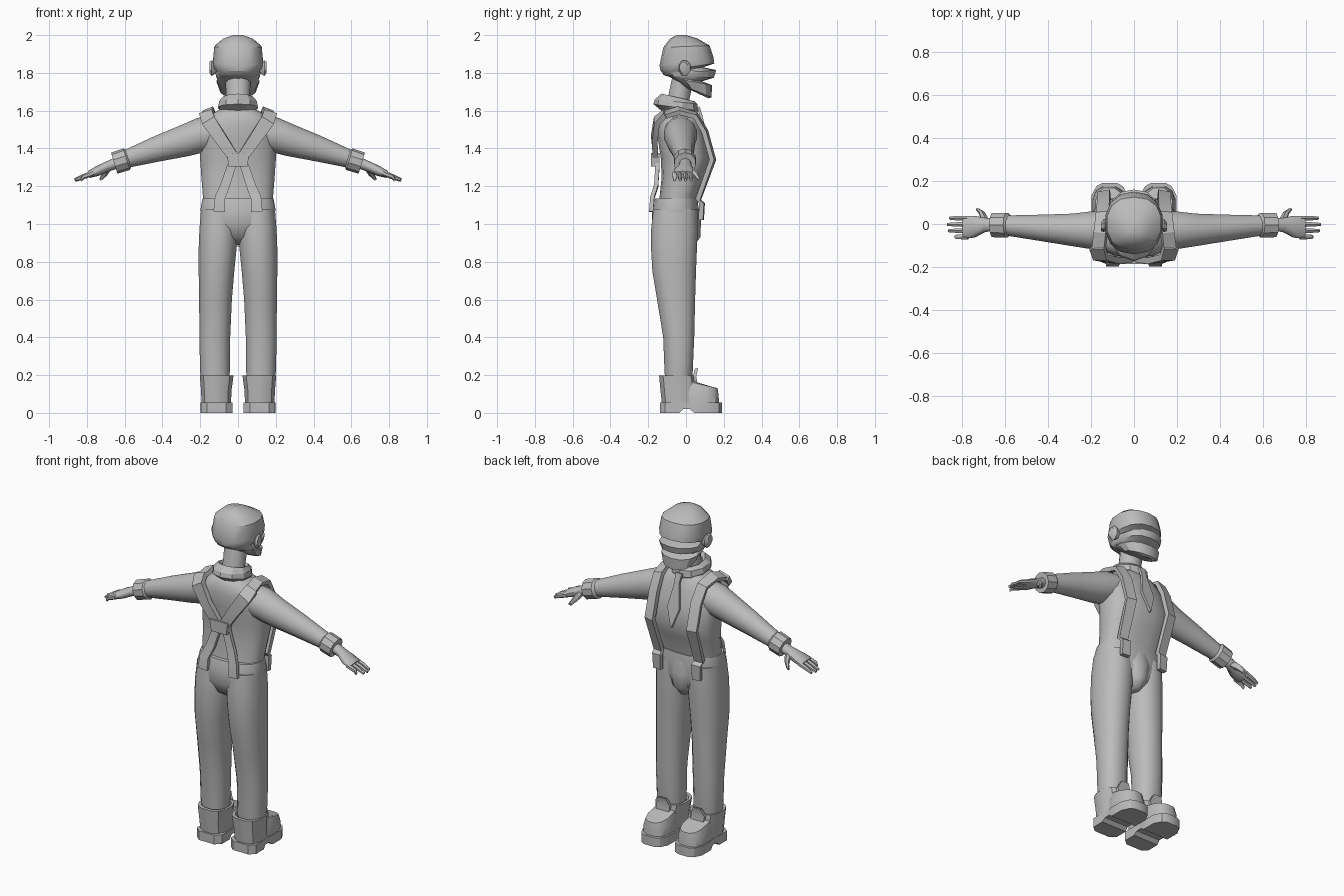
import bpy, bmesh, math
from mathutils import Vector as V

grey = bpy.data.materials.new("plain grey")
grey.diffuse_color = (0.5, 0.5, 0.5, 1)


def finish(name, bm, mirror=False, angle=35):
    bmesh.ops.recalc_face_normals(bm, faces=bm.faces[:])
    me = bpy.data.meshes.new(name)
    bm.to_mesh(me)
    bm.free()
    me.materials.append(grey)
    me.polygons.foreach_set("use_smooth", [True] * len(me.polygons))
    me.set_sharp_from_angle(angle=math.radians(angle))
    ob = bpy.data.objects.new(name, me)
    bpy.context.collection.objects.link(ob)
    if mirror:
        ob.modifiers.new("mirror", 'MIRROR')
    return ob


def loft(name, rings, n=16, power=1.0, mirror=False, angle=35):
    """Skin rings of (centre, half axis a, half axis b); power < 1 squares them."""
    bm = bmesh.new()
    rows = []
    for c, a, b in rings:
        row = []
        for i in range(n):
            t = 2 * math.pi * (i + 0.5) / n
            co, si = math.cos(t), math.sin(t)
            p = V(c) + V(a) * math.copysign(abs(co) ** power, co) \
                + V(b) * math.copysign(abs(si) ** power, si)
            row.append(bm.verts.new(p))
        rows.append(row)
    for r, s in zip(rows, rows[1:]):
        for i in range(n):
            bm.faces.new((r[i], r[(i + 1) % n], s[(i + 1) % n], s[i]))
    bm.faces.new(rows[0])
    bm.faces.new(rows[-1])
    return finish(name, bm, mirror, angle)


def up(rx, yb, zb, yf, zf, x=0):
    """Ring around z, given its back and front points."""
    return ((x, (yb + yf) / 2, (zb + zf) / 2), (rx, 0, 0), (0, (yf - yb) / 2, (zf - zb) / 2))


def flat(z, rx, yb, yf, x=0):
    return up(rx, yb, z, yf, z, x)


def along(x, z, rz, yb, yf, lean=0.0):
    """Ring around the arm direction."""
    return ((x, (yb + yf) / 2, z), (0, (yf - yb) / 2, 0), (lean * rz, 0, rz))


def strap(name, pts, facing, widths, thick=0.02, mirror=True):
    """Ribbon through pts; facing gives the outward direction at each point."""
    bm = bmesh.new()
    rows = []
    for i, p in enumerate(pts):
        t = (V(pts[min(i + 1, len(pts) - 1)]) - V(pts[max(i - 1, 0)])).normalized()
        nrm = V(facing[i]).normalized()
        s = t.cross(nrm).normalized() * widths[i] / 2
        o = nrm * thick / 2
        rows.append([bm.verts.new(V(p) + q) for q in (s + o, s - o, -s - o, o - s)])
    for r, s in zip(rows, rows[1:]):
        for i in range(4):
            bm.faces.new((r[i], r[(i + 1) % 4], s[(i + 1) % 4], s[i]))
    bm.faces.new(rows[0])
    bm.faces.new(rows[-1])
    return finish(name, bm, mirror, 25)


# Head: skull, brow, nose and jaw in stacked rings with eye and mouth grooves
loft("head", [
    up(0.065, 0.00, 1.72, 0.12, 1.665), up(0.095, -0.03, 1.74, 0.135, 1.67),
    up(0.115, -0.08, 1.775, 0.138, 1.735), up(0.11, -0.09, 1.78, 0.085, 1.755),
    up(0.118, -0.11, 1.785, 0.148, 1.775), up(0.122, -0.12, 1.79, 0.16, 1.815),
    up(0.116, -0.125, 1.80, 0.09, 1.83), up(0.13, -0.135, 1.81, 0.15, 1.85),
    up(0.135, -0.14, 1.84, 0.145, 1.885), up(0.128, -0.12, 1.935, 0.125, 1.945),
    up(0.08, -0.085, 1.98, 0.06, 1.982), up(0.025, -0.05, 2.0, 0.0, 2.0),
], n=14, power=0.85, angle=30)
loft("ear", [along(0.115, 1.825, 0.03, -0.02, 0.02), along(0.14, 1.825, 0.045, -0.04, 0.025),
             along(0.152, 1.83, 0.03, -0.035, 0.01)], n=8, mirror=True)
loft("neck", [flat(1.58, 0.075, -0.12, 0.03), flat(1.66, 0.065, -0.10, 0.02),
              flat(1.80, 0.07, -0.07, 0.05)], n=12)

# Flared collar and tie
loft("collar", [up(0.085, -0.13, 1.60, 0.05, 1.57), up(0.11, -0.172, 1.635, 0.065, 1.60),
                up(0.105, -0.165, 1.66, 0.06, 1.635), up(0.082, -0.13, 1.69, 0.045, 1.65),
                up(0.07, -0.11, 1.67, 0.03, 1.63)], n=10, angle=25)
strap("tie", [(0, 0.065, 1.62), (0, 0.08, 1.57), (0, 0.115, 1.43), (0, 0.137, 1.32)],
      [(0, 1, 0.3)] * 4, [0.045, 0.03, 0.08, 0.004], 0.015, False)

# Shirt body and sleeves
loft("shirt", [
    flat(1.06, 0.185, -0.15, 0.045), flat(1.15, 0.188, -0.14, 0.06),
    flat(1.25, 0.196, -0.13, 0.095), flat(1.35, 0.203, -0.135, 0.128),
    flat(1.45, 0.20, -0.15, 0.105), flat(1.53, 0.185, -0.155, 0.08),
    flat(1.58, 0.145, -0.145, 0.06), flat(1.615, 0.08, -0.12, 0.04),
], n=20, power=0.8, angle=60)
loft("sleeve", [
    along(0.12, 1.485, 0.09, -0.12, 0.06), along(0.20, 1.47, 0.092, -0.118, 0.06, 0.15),
    along(0.28, 1.442, 0.082, -0.105, 0.05, 0.25), along(0.42, 1.40, 0.066, -0.082, 0.045, 0.3),
    along(0.62, 1.335, 0.042, -0.05, 0.04, 0.3),
], n=14, mirror=True, angle=60)
loft("cuff", [
    along(0.575, 1.348, 0.04, -0.05, 0.04, 0.3), along(0.59, 1.343, 0.057, -0.066, 0.055, 0.3),
    along(0.655, 1.322, 0.056, -0.064, 0.054, 0.3), along(0.655, 1.322, 0.03, -0.04, 0.03, 0.3),
], n=10, mirror=True)

# Hands
loft("palm", [
    along(0.63, 1.328, 0.03, -0.035, 0.028, 0.3), along(0.69, 1.305, 0.026, -0.038, 0.03, 0.3),
    along(0.74, 1.282, 0.026, -0.065, 0.04, 0.3), along(0.79, 1.262, 0.018, -0.072, 0.04, 0.3),
], n=10, mirror=True, angle=50)
for k, tip in enumerate((0.83, 0.86, 0.865, 0.855)):
    y = -0.06 + 0.029 * k
    loft(f"finger_{k + 1}", [
        along(0.77, 1.268, 0.014, y - 0.013, y + 0.013, 0.3),
        along(0.82, 1.25, 0.013, y - 0.012, y + 0.012, 0.3),
        along(tip, 1.233, 0.008, y - 0.008, y + 0.008, 0.3)], n=6, mirror=True, angle=50)
loft("thumb", [
    ((0.69, 0.015, 1.295), (0.02, 0, 0), (0, 0.01, 0.018)),
    ((0.705, 0.05, 1.265), (0.015, 0, 0), (0, 0.01, 0.014)),
    ((0.725, 0.068, 1.238), (0.009, 0, 0), (0, 0.006, 0.008))], n=6, mirror=True, angle=50)

# Trousers: hips, legs and front seam bulge
loft("trouser_hips", [
    flat(0.89, 0.03, -0.09, 0.03), flat(0.93, 0.12, -0.15, 0.055), flat(1.0, 0.195, -0.18, 0.065),
    flat(1.08, 0.20, -0.18, 0.068), flat(1.135, 0.19, -0.165, 0.062), flat(1.135, 0.17, -0.14, 0.04),
], n=20, power=0.8, angle=50)
loft("trouser_leg", [
    flat(0.16, 0.075, -0.11, 0.03, 0.12), flat(0.22, 0.08, -0.115, 0.037, 0.122),
    flat(0.40, 0.083, -0.122, 0.045, 0.123), flat(0.60, 0.088, -0.155, 0.05, 0.119),
    flat(0.75, 0.096, -0.18, 0.055, 0.114), flat(0.87, 0.102, -0.187, 0.06, 0.108),
    flat(0.97, 0.102, -0.187, 0.064, 0.104), flat(1.08, 0.095, -0.175, 0.062, 0.102),
], n=16, power=0.9, mirror=True, angle=60)
loft("trouser_front", [
    flat(0.88, 0.025, -0.05, 0.04), flat(0.93, 0.06, -0.05, 0.078),
    flat(1.02, 0.085, -0.05, 0.082), flat(1.11, 0.10, -0.05, 0.064)], n=12, angle=60)

# Braces: shoulder straps, crossing patch and tails
strap("front_brace", [
    (0.165, -0.12, 1.575), (0.155, -0.04, 1.60), (0.145, 0.05, 1.575), (0.14, 0.10, 1.49),
    (0.14, 0.142, 1.34), (0.135, 0.065, 1.13), (0.13, 0.085, 1.11), (0.13, 0.08, 1.02)],
    [(0.4, -0.5, 1), (0.4, 0, 1), (0.3, 0.8, 1), (0.2, 1, 0.3), (0.2, 1, 0), (0.1, 1, -0.3),
     (0.1, 1, 0), (0.1, 1, 0)], [0.06, 0.06, 0.06, 0.06, 0.06, 0.055, 0.055, 0.05], 0.025)
strap("back_brace", [(0.17, -0.11, 1.585), (0.155, -0.155, 1.545), (0.09, -0.168, 1.45),
                     (0.015, -0.16, 1.34)],
      [(0.3, -0.7, 1), (0.2, -1, 0.3), (0.1, -1, 0), (0, -1, 0)], [0.07, 0.075, 0.065, 0.055], 0.03)
strap("brace_patch", [(0, -0.162, 1.375), (0, -0.162, 1.305)], [(0, -1, 0)] * 2,
      [0.12, 0.10], 0.045, False)
strap("brace_tail", [(0.03, -0.15, 1.32), (0.07, -0.158, 1.2), (0.095, -0.178, 1.14),
                     (0.10, -0.185, 1.065)], [(0, -1, 0)] * 4, [0.045, 0.05, 0.055, 0.06], 0.022)

# Boots: shaft, toe, tongue and notched sole
loft("boot_shaft", [
    flat(0.05, 0.08, -0.13, 0.06, 0.115), flat(0.12, 0.083, -0.138, 0.06, 0.115),
    flat(0.198, 0.092, -0.145, 0.05, 0.113), flat(0.198, 0.078, -0.125, 0.035, 0.113),
    flat(0.17, 0.07, -0.12, 0.03, 0.113)], n=12, power=0.8, mirror=True)
loft("boot_toe", [
    flat(0.05, 0.08, -0.03, 0.178, 0.115), up(0.08, -0.04, 0.12, 0.175, 0.095, 0.115),
    up(0.066, -0.03, 0.175, 0.17, 0.13, 0.115), up(0.045, 0.0, 0.185, 0.09, 0.15, 0.115)],
    n=12, power=0.75, mirror=True)
strap("boot_tongue", [(0.115, 0.055, 0.14), (0.115, 0.045, 0.19), (0.115, 0.055, 0.235)],
      [(0, 1, 0.2)] * 3, [0.08, 0.09, 0.05], 0.018)

bm = bmesh.new()
outline = [(-0.137, 0.055), (-0.137, 0), (-0.035, 0), (-0.015, 0.02), (0.02, 0.02), (0.045, 0),
           (0.19, 0), (0.188, 0.055)]
side = [0.055, 0.055, 0.083, 0.083, 0.083, 0.083, 0.05, 0.05]
# heel and toe get narrower ends, with full width just behind them
cols = [(-0.138, 0, 0.05), (-0.11, 0, 0.083), (-0.035, 0, 0.083), (-0.015, 0.02, 0.08),
        (0.02, 0.02, 0.08), (0.045, 0, 0.085), (0.13, 0, 0.085), (0.175, 0, 0.062), (0.19, 0, 0.035)]
rows = [[bm.verts.new((0.113 + sx * w, y, z)) for sx, z in ((-1, b), (1, b), (1, 0.055), (-1, 0.055))]
        for y, b, w in cols]
for r, s in zip(rows, rows[1:]):
    for i in range(4):
        bm.faces.new((r[i], r[(i + 1) % 4], s[(i + 1) % 4], s[i]))
bm.faces.new(rows[0])
bm.faces.new(rows[-1])
finish("boot_sole", bm, True, 30)
